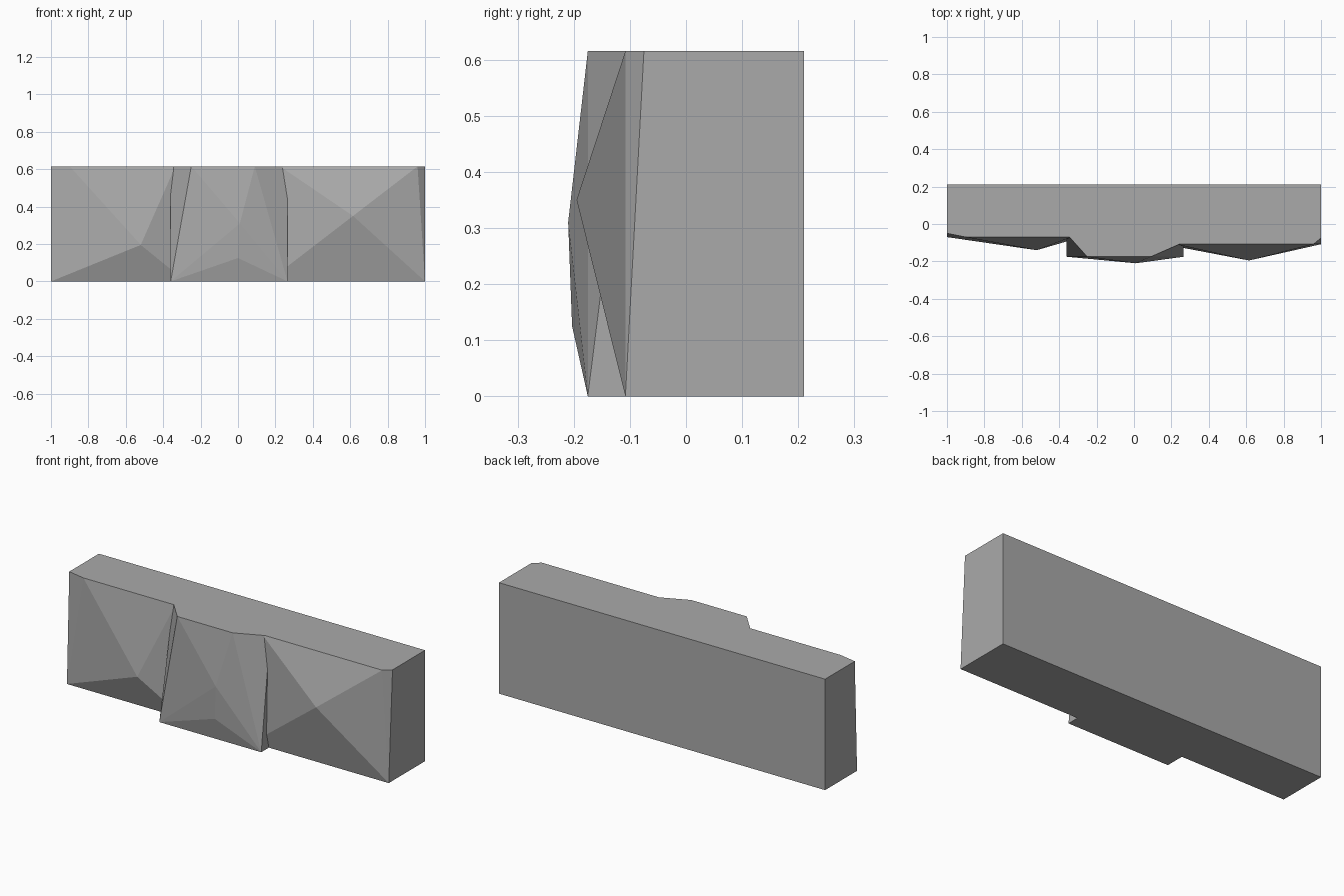
import bpy
import bmesh

HEIGHT, BACK = 0.615, 0.21

cube = bpy.data.objects.get("Cube")
if cube:
    bpy.data.objects.remove(cube, do_unlink=True)

stone = bpy.data.materials.new("grey stone")
stone.use_nodes = True
stone.diffuse_color = (0.4, 0.4, 0.4, 1)
stone.node_tree.nodes["Principled BSDF"].inputs["Base Color"].default_value = (0.4, 0.4, 0.4, 1)


def stone_block(name, bottom, top, peaks):
    """Convex faceted block from floor and top outlines (front only) plus peaks on its face."""
    bm = bmesh.new()
    for outline, z in ((bottom, 0), (top, HEIGHT)):
        xs = [p[0] for p in outline]
        for x, y in outline + [(min(xs), BACK), (max(xs), BACK)]:
            bm.verts.new((x, y, z))
    for peak in peaks:
        bm.verts.new(peak)
    bmesh.ops.convex_hull(bm, input=bm.verts)
    bmesh.ops.dissolve_limit(bm, angle_limit=0.002, verts=bm.verts, edges=bm.edges)
    bmesh.ops.recalc_face_normals(bm, faces=bm.faces)
    mesh = bpy.data.meshes.new(name)
    bm.to_mesh(mesh)
    bm.free()
    mesh.materials.append(stone)
    block = bpy.data.objects.new(name, mesh)
    bpy.context.collection.objects.link(block)
    return block


# Three overlapping stones, each with corners chamfered towards the top
wall = stone_block("stone_wall",
                   [(-0.36, -0.175), (0.265, -0.175)],
                   [(-0.36, -0.053), (-0.25, -0.175), (0.09, -0.175), (0.265, -0.098)],
                   [(0.0, -0.203, 0.125), (0.01, -0.21, 0.31)])
right_stone = stone_block("right_stone",
                          [(-1, -0.07), (-0.28, -0.07)],
                          [(-1, -0.05), (-0.9, -0.07), (-0.335, -0.07)],
                          [(-0.52, -0.14, 0.195)])
left_stone = stone_block("left_stone",
                         [(0.16, -0.108), (1, -0.108)],
                         [(0.225, -0.108), (0.96, -0.108), (1, -0.075)],
                         [(0.615, -0.195, 0.35)])

# Fuse the stones into one wall
for stone_part in (right_stone, left_stone):
    fuse = wall.modifiers.new("fuse " + stone_part.name, 'BOOLEAN')
    fuse.operation = 'UNION'
    fuse.solver = 'EXACT'
    fuse.object = stone_part
    stone_part.hide_render = True
    stone_part.hide_viewport = True
